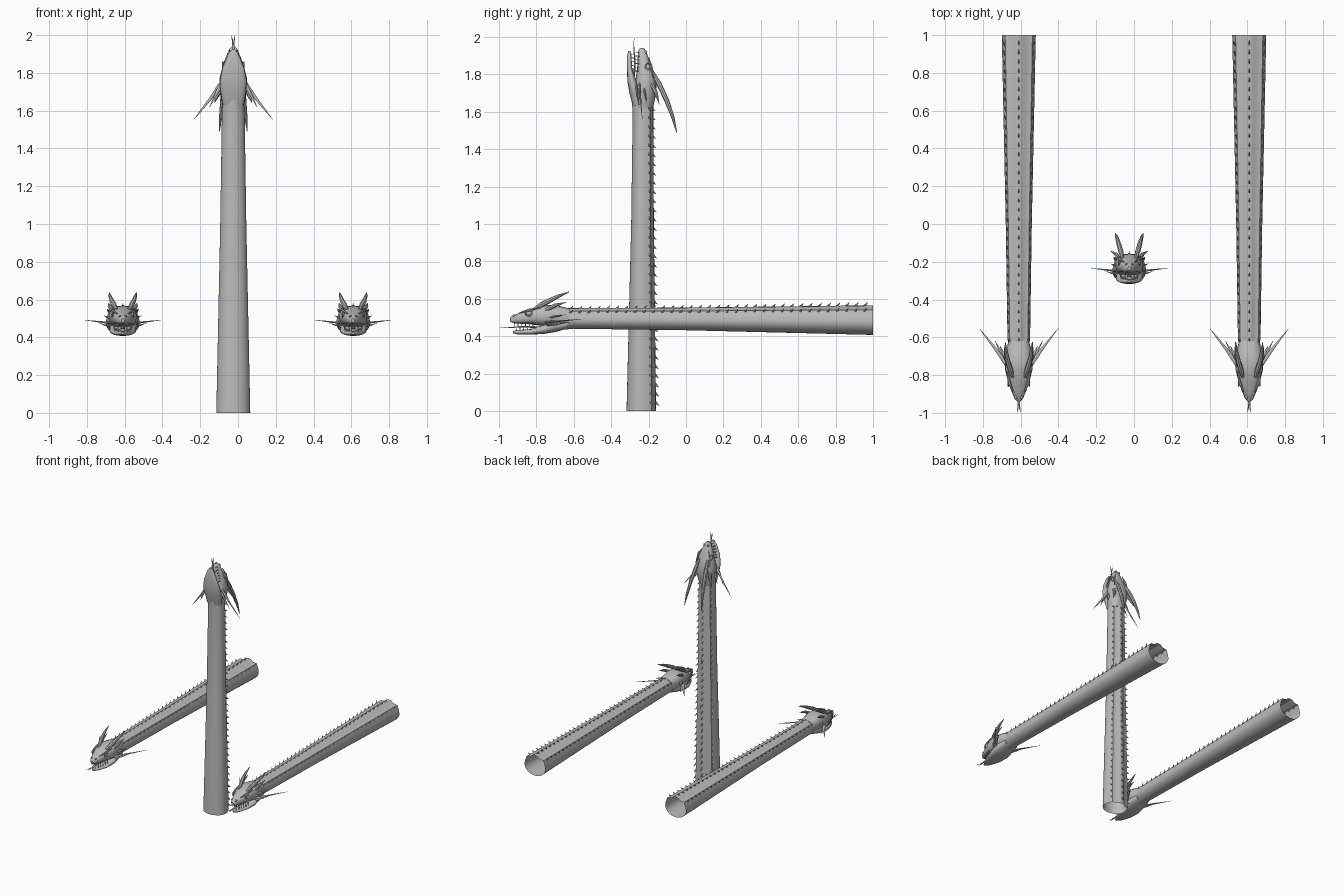
import bpy, bmesh, math
from mathutils import Vector, Matrix

cube = bpy.data.objects.get("Cube")
if cube:
    bpy.data.objects.remove(cube)

stone = bpy.data.materials.new("stone grey")
stone.use_nodes = True
GREY = (0.5, 0.5, 0.5, 1)
stone.diffuse_color = GREY
stone.node_tree.nodes["Principled BSDF"].inputs["Base Color"].default_value = GREY


def loft(bm, rings, cap_start=True, cap_end=True):
    """Skin a list of equal closed rings."""
    rows = [[bm.verts.new(p) for p in ring] for ring in rings]
    n = len(rows[0])
    for a, b in zip(rows, rows[1:]):
        for i in range(n):
            j = (i + 1) % n
            bm.faces.new((a[i], a[j], b[j], b[i]))
    if cap_start:
        bm.faces.new(rows[0][::-1])
    if cap_end:
        bm.faces.new(rows[-1])


def spike(bm, points, radii, sides=8, flat=1.0):
    """Tapered tube through points."""
    pts = [Vector(p) for p in points]
    rings = []
    for i, p in enumerate(pts):
        d = (pts[min(i + 1, len(pts) - 1)] - pts[max(i - 1, 0)]).normalized()
        u = d.cross(Vector((0, 0, 1)))
        u = u.normalized() if u.length > 0.01 else Vector((1, 0, 0))
        v = u.cross(d)
        angles = [math.tau * k / sides for k in range(sides)]
        rings.append([p + radii[i] * (u * math.cos(a) + v * flat * math.sin(a)) for a in angles])
    loft(bm, rings)


def lerp_table(table, y):
    """Interpolate a station table of (y, values...)."""
    for a, b in zip(table, table[1:]):
        if a[0] <= y <= b[0]:
            t = (y - a[0]) / (b[0] - a[0])
            return [p + (q - p) * t for p, q in zip(a[1:], b[1:])]
    return list(table[0 if y < table[0][0] else -1][1:])


def finish(name, bm, frame, smooth=True):
    bmesh.ops.recalc_face_normals(bm, faces=bm.faces)
    mesh = bpy.data.meshes.new(name)
    bm.to_mesh(mesh)
    bm.free()
    mesh.materials.append(stone)
    obj = bpy.data.objects.new(name, mesh)
    bpy.context.collection.objects.link(obj)
    obj.matrix_world = frame
    if smooth:
        bpy.ops.object.select_all(action='DESELECT')
        obj.select_set(True)
        bpy.context.view_layer.objects.active = obj
        bpy.ops.object.shade_smooth_by_angle(angle=math.radians(40))


# Stations: y, half width, bottom, top
BODY = [(-0.7, 0.05, 0.43, 0.55), (-0.6, 0.06, 0.44, 0.55),
        (0.0, 0.069, 0.432, 0.553), (1.0, 0.09, 0.407, 0.565)]
SKULL = [(-0.94, 0.008, 0.478, 0.5), (-0.925, 0.022, 0.47, 0.512),
         (-0.88, 0.041, 0.466, 0.528), (-0.83, 0.058, 0.464, 0.548),
         (-0.77, 0.073, 0.455, 0.565), (-0.72, 0.072, 0.447, 0.568),
         (-0.67, 0.066, 0.445, 0.56), (-0.62, 0.055, 0.45, 0.548)]
JAW = [(-0.925, 0.008, 0.416, 0.428), (-0.9, 0.027, 0.41, 0.433),
       (-0.83, 0.056, 0.409, 0.438), (-0.76, 0.071, 0.412, 0.462),
       (-0.7, 0.068, 0.422, 0.49), (-0.63, 0.056, 0.442, 0.49)]

# Right half of the dorsal cross-section, as fractions of width and height
DORSAL = [(1, 0.45), (0.95, 0.62), (0.8, 0.85), (0.42, 0.88), (0.22, 0.98)]


def body_ring(y):
    w, lo, hi = lerp_table(BODY, y)
    h = hi - lo
    half = [(math.sin(a * math.pi / 16), 0.45 - 0.45 * math.cos(a * math.pi / 16)) for a in range(1, 8)]
    half += DORSAL
    loop = [(0, 0)] + half + [(0, 1)] + [(-x, z) for x, z in reversed(half)]
    return [(x * w, y, lo + z * h) for x, z in loop]


def oval_ring(y, w, lo, hi, sides=20):
    ring = []
    for k in range(sides):
        a = math.tau * k / sides
        c, s = math.cos(a), math.sin(a)
        ring.append((w * math.copysign(abs(c) ** 0.8, c), y,
                     (lo + hi) / 2 + (hi - lo) / 2 * math.copysign(abs(s) ** 0.8, s)))
    return ring


def fin(bm, x, y, z, size, lean):
    """Small backswept scale spine."""
    base = [(-0.006, 0), (0, -0.012), (0.006, 0), (0, 0.016)]
    verts = [bm.verts.new((x + p, y + q * size / 0.02, z - 0.006)) for p, q in base]
    tip = bm.verts.new((x + lean, y + size * 1.3, z + size))
    bm.faces.new(verts[::-1])
    for i in range(4):
        bm.faces.new((verts[i], verts[(i + 1) % 4], tip))


def serpent(label, frame, long_horns):
    # Hollow neck
    bm = bmesh.new()
    loft(bm, [body_ring(s[0]) for s in BODY], True, False)
    finish(label + "_body", bm, frame)

    # Head and lower jaw
    for part, table in (("skull", SKULL), ("lower_jaw", JAW)):
        bm = bmesh.new()
        loft(bm, [oval_ring(*s) for s in table])
        finish(f"{label}_{part}", bm, frame)

    # Three rows of spines along the back
    bm = bmesh.new()
    for i in range(33):
        y = -0.62 + i * 0.049
        w, lo, hi = lerp_table(BODY, y)
        size = 0.013 + 0.006 * i / 32
        fin(bm, 0, y, hi, size, 0)
        for side in (-1, 1):
            fin(bm, side * w * 0.84, y, lo + (hi - lo) * 0.83, size * 0.8, side * 0.01)
    finish(label + "_back_spines", bm, frame, False)

    # Horns swept backward
    bm = bmesh.new()
    for s in (-1, 1):
        if long_horns:
            path = [(s * 0.035, -0.82, 0.54), (s * 0.045, -0.75, 0.58), (s * 0.056, -0.66, 0.622),
                    (s * 0.066, -0.57, 0.655), (s * 0.074, -0.49, 0.675)]
        else:
            path = [(s * 0.033, -0.81, 0.545), (s * 0.045, -0.77, 0.57), (s * 0.057, -0.73, 0.59),
                    (s * 0.066, -0.68, 0.615), (s * 0.072, -0.625, 0.637)]
        spike(bm, path, [0.009, 0.014, 0.013, 0.009, 0.002])
    finish(label + "_horns", bm, frame)

    # Ear spikes and cheek spikes
    bm = bmesh.new()
    for s in (-1, 1):
        ear = 0.1 if long_horns else 0.075
        spike(bm, [(s * 0.055, -0.75, 0.54), (s * 0.07, -0.7, 0.565), (s * ear, -0.64, 0.582)],
              [0.012, 0.01, 0.001])
        spike(bm, [(s * 0.06, -0.75, 0.475), (s * 0.12, -0.665, 0.482), (s * 0.207, -0.555, 0.492)],
              [0.012, 0.008, 0.001], flat=0.5)
        spike(bm, [(s * 0.062, -0.74, 0.46), (s * 0.09, -0.69, 0.464), (s * 0.125, -0.62, 0.475)],
              [0.012, 0.008, 0.001], flat=0.5)
        spike(bm, [(s * 0.058, -0.73, 0.5), (s * 0.08, -0.69, 0.507), (s * 0.1, -0.645, 0.515)],
              [0.012, 0.008, 0.001], flat=0.5)
    finish(label + "_cheek_spikes", bm, frame)

    # Eyes with raised lids, brows and nostrils
    bm = bmesh.new()
    for s in (-1, 1):
        eye = Matrix.Translation((s * 0.053, -0.84, 0.522)) @ Matrix.Diagonal((0.008, 0.015, 0.011, 1))
        bmesh.ops.create_uvsphere(bm, u_segments=12, v_segments=8, radius=1, matrix=eye)
        lid = [(s * 0.056, -0.84 + 0.019 * math.cos(a), 0.522 + 0.014 * math.sin(a))
               for a in [math.tau * k / 12 for k in range(13)]]
        spike(bm, lid, [0.003] * 13, 5)
        spike(bm, [(s * 0.03, -0.89, 0.525), (s * 0.05, -0.84, 0.54), (s * 0.062, -0.78, 0.552)],
              [0.003, 0.008, 0.003], 6)
        nose = Matrix.Translation((s * 0.016, -0.918, 0.511)) @ Matrix.Diagonal((0.007, 0.011, 0.006, 1))
        bmesh.ops.create_uvsphere(bm, u_segments=8, v_segments=6, radius=1, matrix=nose)
    finish(label + "_eyes_and_brows", bm, frame)

    # Teeth along both jaws
    bm = bmesh.new()
    for i in range(6):
        y = -0.918 + i * 0.02
        size = 0.024 if i == 1 else 0.014
        uw, ulo, _ = lerp_table(SKULL, y)
        jw, _, jhi = lerp_table(JAW, y)
        for s in (-1, 1):
            spike(bm, [(s * uw * 0.8, y, ulo + 0.008), (s * uw * 0.8, y, ulo - size)], [0.005, 0.0005], 6)
            spike(bm, [(s * jw * 0.75, y + 0.01, jhi - 0.008), (s * jw * 0.75, y + 0.01, jhi + size)],
                  [0.005, 0.0005], 6)
    finish(label + "_teeth", bm, frame, False)

    # Forked tongue
    bm = bmesh.new()
    spike(bm, [(0, -0.76, 0.445), (0, -0.86, 0.452), (0, -0.95, 0.446)], [0.014, 0.011, 0.005], flat=0.4)
    for s in (-1, 1):
        spike(bm, [(s * 0.002, -0.945, 0.446), (s * 0.005, -0.975, 0.446), (s * 0.009, -1.0, 0.45)],
              [0.004, 0.003, 0.0005], 6, 0.5)
    finish(label + "_tongue", bm, frame)


# Two lying serpents and one upright
serpent("left_serpent", Matrix.Translation((0.61, 0, 0)), False)
serpent("right_serpent", Matrix.Translation((-0.61, 0, 0)), False)
upright = Matrix.Translation((-0.025, -0.725, 1)) @ Matrix.Rotation(-math.pi / 2, 4, 'X')
serpent("upright_serpent", upright, True)
